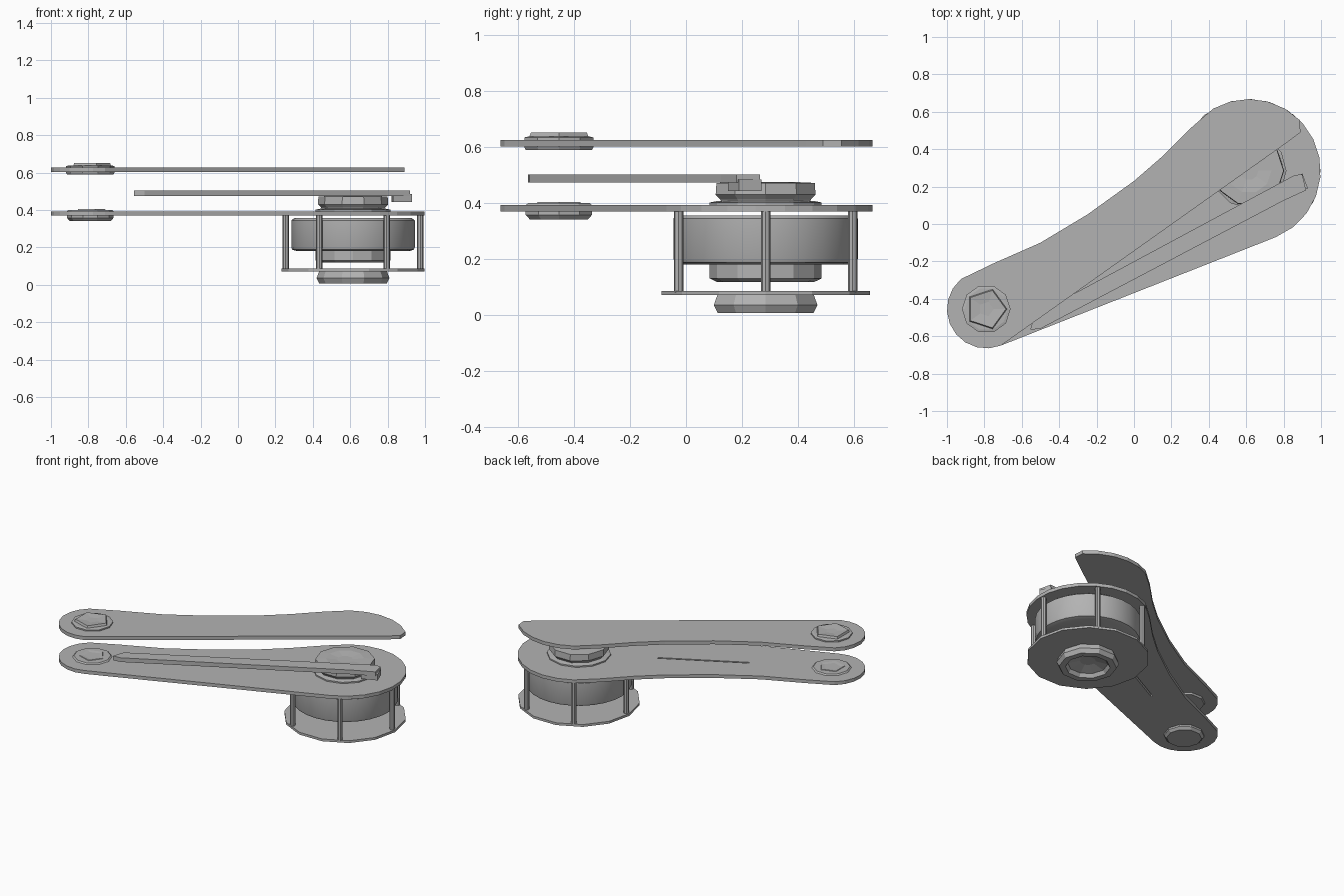
import bpy
import bmesh
from math import cos, sin, radians, pi
from mathutils import Vector

cube = bpy.data.objects.get("Cube")
if cube:
    bpy.data.objects.remove(cube, do_unlink=True)

GREY = (0.45, 0.45, 0.45, 1.0)
metal = bpy.data.materials.new("grey_metal")
metal.use_nodes = True
metal.diffuse_color = GREY
metal.node_tree.nodes["Principled BSDF"].inputs["Base Color"].default_value = GREY

HUB = (0.615, 0.285)
FOOT = (-0.79, -0.455)


def finish(name, bm, smooth=False):
    bmesh.ops.recalc_face_normals(bm, faces=bm.faces)
    mesh = bpy.data.meshes.new(name)
    bm.to_mesh(mesh)
    bm.free()
    mesh.materials.append(metal)
    obj = bpy.data.objects.new(name, mesh)
    bpy.context.collection.objects.link(obj)
    bpy.ops.object.select_all(action="DESELECT")
    obj.select_set(True)
    bpy.context.view_layer.objects.active = obj
    if smooth:
        bpy.ops.object.shade_smooth_by_angle(angle=radians(30))
    return obj


def slab(name, outline, low, high):
    """Flat plate extruded from a plan outline."""
    bm = bmesh.new()
    face = bm.faces.new([bm.verts.new((x, y, low)) for x, y in outline])
    top = bmesh.ops.extrude_face_region(bm, geom=[face])["geom"]
    verts = [v for v in top if isinstance(v, bmesh.types.BMVert)]
    bmesh.ops.translate(bm, verts=verts, vec=(0, 0, high - low))
    return finish(name, bm)


def lathe(name, centre, profile, sides, smooth=False):
    """Turned part: (radius, z) rings joined, with flat end caps."""
    bm = bmesh.new()
    rings = []
    for r, z in profile:
        rings.append([bm.verts.new((centre[0] + r * cos(2 * pi * i / sides),
                                    centre[1] + r * sin(2 * pi * i / sides), z))
                      for i in range(sides)])
    for a, b in zip(rings, rings[1:]):
        for i in range(sides):
            j = (i + 1) % sides
            bm.faces.new((a[i], a[j], b[j], b[i]))
    bm.faces.new(rings[0])
    bm.faces.new(rings[-1])
    return finish(name, bm, smooth)


def arc(centre, radius, start, end, steps):
    angles = [radians(start + (end - start) * i / steps) for i in range(steps + 1)]
    return [(centre[0] + radius * cos(a), centre[1] + radius * sin(a)) for a in angles]


# Shared outline pieces of the two bridge plates
foot_arc = arc(FOOT, 0.21, -68, -230, 9)
back_edge = [(-0.75, -0.21), (-0.5, -0.1), (-0.25, 0.05), (0, 0.23), (0.15, 0.36), (0.3, 0.51)]

# Lower plate with a narrow slit along its middle
lower = slab("lower_plate", foot_arc + back_edge + arc(HUB, 0.383, 120, -68, 12), 0.37, 0.393)
start, end = Vector((0.18, 0.05)), Vector((-0.33, -0.22))
side = (end - start).orthogonal().normalized() * 0.006
cutter = slab("slit_cutter", [start + side, end + side, end - side, start - side], 0.3, 0.45)
cutter.hide_render = True
cut = lower.modifiers.new("slit", "BOOLEAN")
cut.operation = "DIFFERENCE"
cut.object = cutter
bpy.context.view_layer.objects.active = lower
bpy.ops.object.modifier_apply(modifier=cut.name)
bpy.data.objects.remove(cutter, do_unlink=True)

# Upper plate, trimmed along a diagonal on its front side
slab("upper_plate", foot_arc + back_edge + arc(HUB, 0.383, 120, 45, 5)
     + [(0.89, 0.49), (0.81, 0.43)], 0.602, 0.626)

# Pivot bushings in the foot of each plate
lathe("upper_bushing", FOOT, [(0.125, 0.59), (0.13, 0.6), (0.13, 0.635), (0.115, 0.638)], 10)
lathe("upper_bushing_cap", FOOT, [(0.115, 0.63), (0.105, 0.652), (0.04, 0.646)], 5)
lathe("lower_bushing", FOOT, [(0.11, 0.342), (0.125, 0.358), (0.125, 0.392), (0.115, 0.401)], 10)
lathe("lower_bushing_cap", FOOT, [(0.09, 0.39), (0.08, 0.404), (0.03, 0.398)], 5)

# Cage under the head: base disc and six posts
lathe("base_disc", HUB, [(0.383, 0.07), (0.383, 0.086)], 14)
for k in range(6):
    a = k * pi / 3
    spot = (HUB[0] + 0.36 * cos(a), HUB[1] + 0.36 * sin(a))
    lathe(f"cage_post_{k + 1}", spot, [(0.017, 0.08), (0.017, 0.375)], 8, True)

# Barrel and the stepped drum beneath it
lathe("barrel", HUB, [(0.30, 0.18), (0.325, 0.188), (0.33, 0.2), (0.33, 0.345), (0.315, 0.356)], 28, True)
lathe("drum_step", HUB, [(0.175, 0.118), (0.2, 0.13), (0.2, 0.185)], 12)

# Lower hub with a recessed mouth
lathe("lower_hub", HUB, [(0.05, 0.05), (0.125, 0.03), (0.14, 0.006), (0.18, 0.006),
                         (0.195, 0.035), (0.18, 0.075)], 10)

# Upper hub with a collar and a shallow dished top
lathe("hub_collar", HUB, [(0.2, 0.39), (0.2, 0.402), (0.17, 0.408)], 12)
lathe("upper_hub", HUB, [(0.165, 0.40), (0.17, 0.412), (0.188, 0.43), (0.185, 0.472),
                         (0.12, 0.475), (0.05, 0.468)], 10)

# Long lever running from the hub towards the foot
slab("lever", [(-0.555, -0.565), (-0.5, -0.56), (0.8, 0.125), (0.92, 0.18),
               (0.9, 0.265), (0.86, 0.262), (-0.53, -0.485)], 0.474, 0.503)
slab("lever_hook", [(0.83, 0.15), (0.93, 0.19), (0.9, 0.27), (0.82, 0.22)], 0.443, 0.485)
